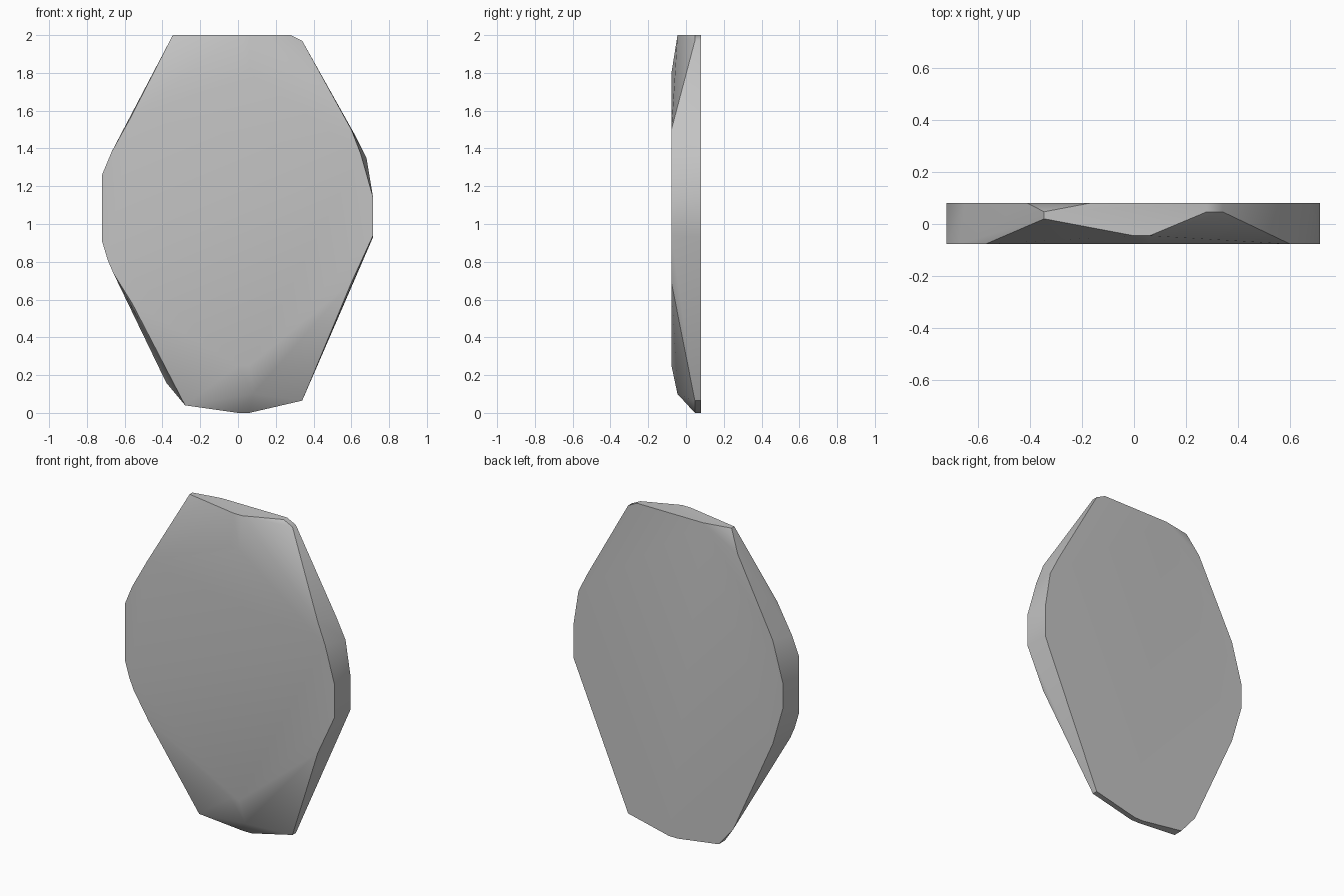
import bpy
import bmesh
import math

# Remove the default cube only
default_cube = bpy.data.objects.get("Cube")
if default_cube:
    bpy.data.objects.remove(default_cube, do_unlink=True)


def make_material(name, color):
    material = bpy.data.materials.new(name)
    material.use_nodes = True
    material.diffuse_color = color
    material.node_tree.nodes["Principled BSDF"].inputs["Base Color"].default_value = color
    return material


def hull_from_layers(name, layers, material):
    """Wrap outlines (x, z), each lying at its own depth y, in one convex chiselled solid."""
    bm = bmesh.new()
    for depth, outline in layers:
        for x, z in outline:
            bm.verts.new((x, depth, z))
    hull = bmesh.ops.convex_hull(bm, input=bm.verts[:])
    unused = [v for v in hull["geom_interior"] + hull["geom_unused"]
              if isinstance(v, bmesh.types.BMVert)]
    bmesh.ops.delete(bm, geom=list(set(unused)), context="VERTS")
    bmesh.ops.dissolve_limit(bm, angle_limit=math.radians(1),
                             verts=bm.verts[:], edges=bm.edges[:])
    bmesh.ops.recalc_face_normals(bm, faces=bm.faces[:])
    mesh = bpy.data.meshes.new(name)
    bm.to_mesh(mesh)
    bm.free()
    mesh.materials.append(material)
    obj = bpy.data.objects.new(name, mesh)
    bpy.context.collection.objects.link(obj)
    return obj


# Flat back of the slab
back_outline = [
    (-.17, 2), (.28, 2), (.34, 1.97), (.62, 1.47), (.68, 1.35), (.715, 1.13),
    (.715, .93), (.34, .065), (.06, 0), (0, 0), (-.28, .04), (-.38, .16),
    (-.65, .76), (-.72, 1), (-.72, 1.15), (-.65, 1.4), (-.41, 1.87),
]
# Corners where the rim meets the bevels
rim_corners = [(-.345, 2), (.28, 2), (.34, 1.97), (.34, .065), (.06, 0), (0, 0)]
left_corners = [(-.345, 2), (-.28, .04)]
# Middle of the top and bottom bevels
bevel_ridge = [(0, 2), (.06, 2), (.08, .1)]
# Broad front face
front_outline = [
    (0, 1.8), (.06, 1.8), (.6, 1.5), (.65, 1.37), (.715, 1.14), (.715, .94),
    (.6, .69), (.06, .25), (0, .25), (-.56, .58), (-.66, .74), (-.69, .81),
    (-.72, .91), (-.72, 1.26), (-.67, 1.38), (-.57, 1.56),
]

stone = make_material("stone grey", (.55, .55, .55, 1))
slab = hull_from_layers("stone_slab", [
    (.08, back_outline),
    (.047, rim_corners),
    (.02, left_corners),
    (-.045, bevel_ridge),
    (-.077, front_outline),
], stone)

# Soft facets with crisp rim edges
bpy.ops.object.select_all(action="DESELECT")
slab.select_set(True)
bpy.context.view_layer.objects.active = slab
bpy.ops.object.shade_smooth_by_angle(angle=math.radians(40))
